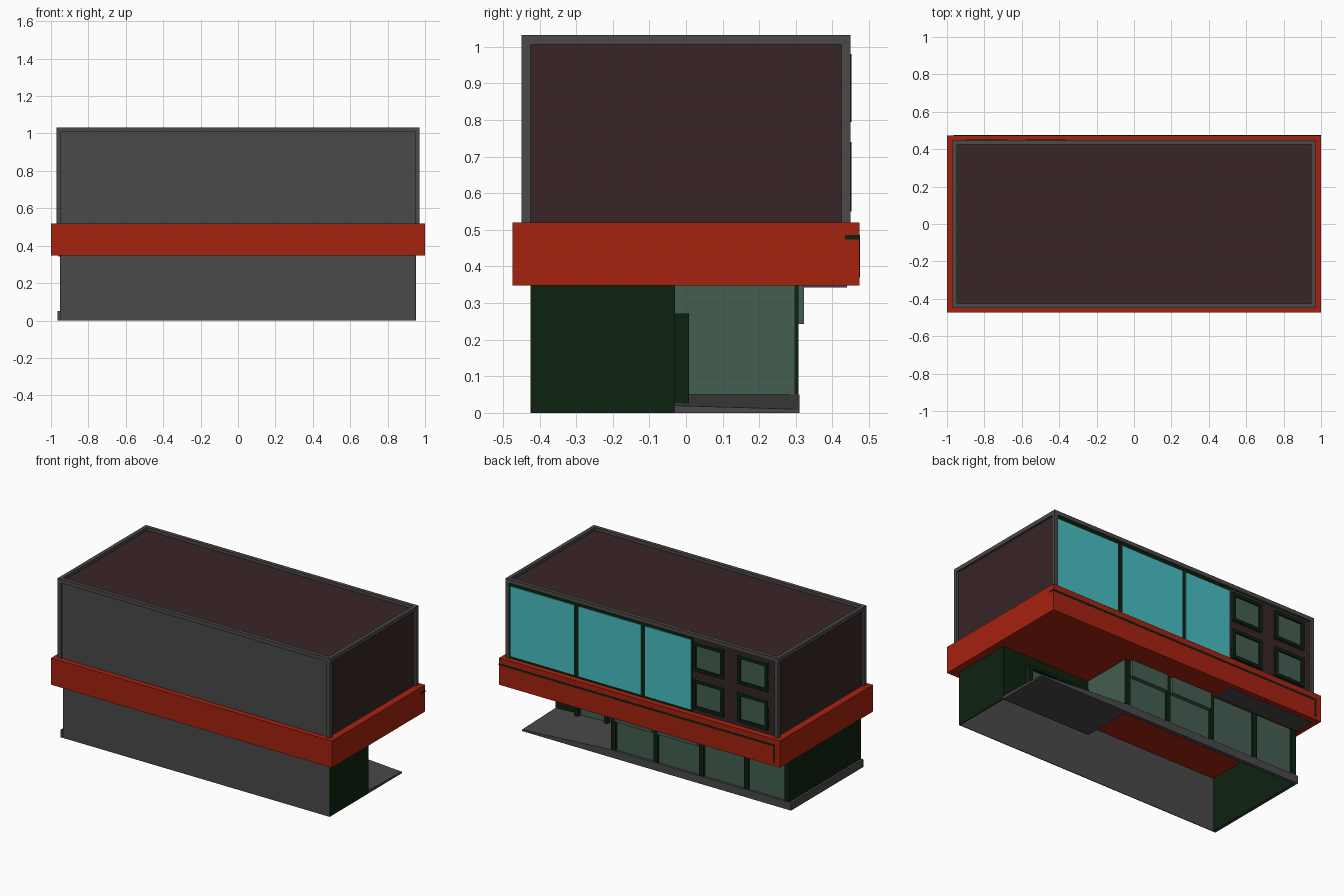
import bpy, bmesh

if "Cube" in bpy.data.objects:
    bpy.data.objects.remove(bpy.data.objects["Cube"])


def material(name, r, g, b):
    m = bpy.data.materials.new(name)
    m.diffuse_color = (r, g, b, 1)
    m.use_nodes = True
    m.node_tree.nodes["Principled BSDF"].inputs["Base Color"].default_value = m.diffuse_color
    return m


GREY = material("wall_grey", 0.067, 0.067, 0.067)
BROWN = material("dark_brown", 0.041, 0.018, 0.019)
RED = material("band_red", 0.38, 0.016, 0.005)
GREEN = material("dark_green", 0.004, 0.016, 0.005)
GLASS = material("grey_green_glass", 0.058, 0.112, 0.082)
CYAN = material("cyan_glass", 0.065, 0.52, 0.55)


def finish(name, bm, mat):
    bmesh.ops.recalc_face_normals(bm, faces=bm.faces)
    me = bpy.data.meshes.new(name)
    bm.to_mesh(me)
    bm.free()
    me.materials.append(mat)
    ob = bpy.data.objects.new(name, me)
    bpy.context.collection.objects.link(ob)
    return ob


def box(name, mat, x, y, z):
    """Box from (min, max) ranges on each axis."""
    bm = bmesh.new()
    bmesh.ops.create_cube(bm, size=1)
    for v in bm.verts:
        v.co = [r[0] if c < 0 else r[1] for c, r in zip(v.co, (x, y, z))]
    return finish(name, bm, mat)


# Ground floor shell, open underneath
box("front_wall", GREY, (-0.95, 0.95), (-0.425, -0.42), (0, 0.35))
box("right_wall", GREEN, (0.945, 0.951), (-0.424, -0.03), (0, 0.35))
box("left_wall", GREEN, (-0.951, -0.945), (-0.424, 0.305), (0, 0.35))
box("porch_wall", GREEN, (0.32, 0.951), (-0.036, -0.03), (0, 0.35))

# Plinth along the left side and under the shop windows
box("left_plinth", GREY, (-0.965, -0.951), (-0.425, 0.31), (0, 0.05))
box("back_plinth", GREY, (-0.951, 0.32), (0.285, 0.31), (0, 0.05))

# Entrance ramp, a wedge rising from the right edge to the glass
ramp = box("entrance_ramp", GREY, (0.31, 0.95), (-0.032, 0.31), (0, 0.05))
for v in ramp.data.vertices:
    if v.co.x > 0.9 and v.co.z > 0.01:
        v.co.z = 0.02 if v.co.y < 0 else 0.01

# Shop windows with pillars between them
box("shop_glass", GLASS, (-0.945, 0.318), (0.288, 0.296), (0.05, 0.35))
box("porch_glass", GLASS, (0.312, 0.32), (-0.03, 0.296), (0.05, 0.35))
for i in range(5):
    x = (0.302, 0.0, -0.325, -0.645, -0.935)[i]
    box(f"shop_pillar_{i}", GREEN, (x - 0.016, x + 0.016), (0.285, 0.308), (0.05, 0.35))
for i, (a, b) in enumerate(((0.018, 0.284), (-0.307, -0.018))):
    box(f"upper_glass_panel_{i}", GLASS, (a, b), (0.296, 0.323), (0.243, 0.35))
box("soffit_plate", GREY, (-0.96, -0.35), (0.31, 0.44), (0.343, 0.352))

# Double entrance door in the porch wall
box("door_glass", GLASS, (0.36, 0.77), (-0.031, -0.016), (0.03, 0.26))
for i, x in enumerate((0.355, 0.565, 0.775)):
    box(f"door_post_{i}", GREEN, (x - 0.012, x + 0.012), (-0.031, 0.008), (0.02, 0.27))
box("door_head", GREEN, (0.343, 0.787), (-0.031, 0.008), (0.255, 0.272))

# Red band around the building, with a dark line on the back
box("red_band", RED, (-1, 1), (-0.474, 0.474), (0.348, 0.52))
box("band_line", GREEN, (-0.966, 1.001), (0.435, 0.4755), (0.474, 0.486))
box("band_line_end", GREEN, (-0.966, -0.952), (0.46, 0.4755), (0.37, 0.474))

# Upper storey: brown core inside a grey frame
box("upper_core", BROWN, (-0.955, 0.955), (-0.435, 0.435), (0.5, 1.012))
box("upper_front_panel", GREY, (-0.95, 0.95), (-0.44, -0.434), (0.515, 1.008))
for sx in (-1, 1):
    for sy in (-1, 1):
        box(f"corner_post_{'l' if sx < 0 else 'r'}_{'f' if sy < 0 else 'b'}", GREY,
            sorted((sx * 0.946, sx * 0.97)), sorted((sy * 0.425, sy * 0.449)), (0.515, 1.007))
    box(f"side_rim_{'l' if sx < 0 else 'r'}", GREY,
        sorted((sx * 0.946, sx * 0.97)), (-0.449, 0.449), (1.007, 1.032))
for sy in (-1, 1):
    box(f"{'front' if sy < 0 else 'back'}_rim", GREY, (-0.946, 0.946),
        sorted((sy * 0.425, sy * 0.449)), (1.007, 1.032))

# Large cyan windows on a dark backing plate
box("window_backing", GREEN, (-0.35, 0.946), (0.434, 0.438), (0.52, 1.007))
for i, (a, b) in enumerate(((0.49, 0.94), (0.01, 0.458), (-0.345, -0.018))):
    box(f"large_window_{i}", CYAN, (a, b), (0.437, 0.442), (0.535, 0.985))


def framed_window(name, x, z, w=0.02):
    """Small square window: glass inside four frame bars."""
    box(name + "_glass", GLASS, x, (0.434, 0.442), z)
    for k, zz in enumerate(((z[0], z[0] + w), (z[1] - w, z[1]))):
        box(f"{name}_bar_{k}", GREEN, x, (0.434, 0.452), zz)
    for k, xx in enumerate(((x[0], x[0] + w), (x[1] - w, x[1]))):
        box(f"{name}_side_{k}", GREEN, xx, (0.434, 0.452), (z[0] + w, z[1] - w))


for i, x in enumerate(((-0.58, -0.365), (-0.895, -0.68))):
    for j, z in enumerate(((0.55, 0.74), (0.795, 0.98))):
        framed_window(f"small_window_{i}{j}", x, z)
